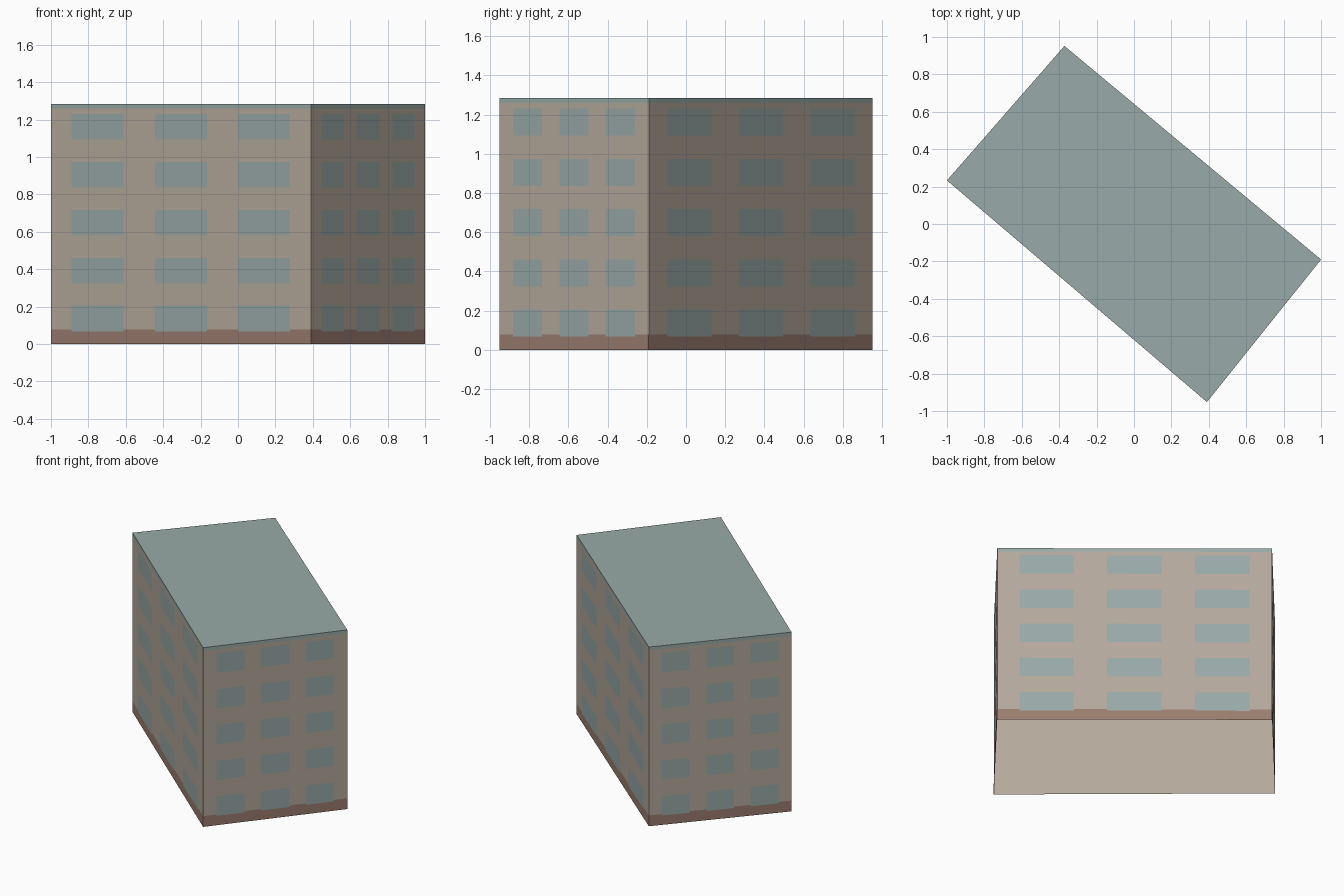
import bpy, bmesh
from mathutils import Vector

cube = bpy.data.objects.get("Cube")
if cube:
    bpy.data.objects.remove(cube, do_unlink=True)


def material(name, srgb):
    lin = [((c / 255 + 0.055) / 1.055) ** 2.4 for c in srgb] + [1.0]
    m = bpy.data.materials.new(name)
    m.use_nodes = True
    m.diffuse_color = lin
    m.node_tree.nodes["Principled BSDF"].inputs["Base Color"].default_value = lin
    return m


WALL = material("beige wall", (181, 169, 156))
BASE = material("brown plinth", (155, 125, 111))
ROOF = material("grey green roof", (152, 170, 168))
GLASS = material("grey blue window", (153, 169, 168))

# Footprint corners, counter-clockwise
corners = [Vector(c) for c in ((-1, .233), (.39, -.952), (1, -.19), (-.372, .952))]


def make_object(name, bm, mat):
    mesh = bpy.data.meshes.new(name)
    bm.to_mesh(mesh)
    bm.free()
    mesh.materials.append(mat)
    obj = bpy.data.objects.new(name, mesh)
    bpy.context.collection.objects.link(obj)


def band(name, mat, z0, z1, grow=1.0, cap=False):
    """Ring of four outward walls on the footprint, open unless capped."""
    bm = bmesh.new()
    low, high = [[bm.verts.new((c.x * grow, c.y * grow, z)) for c in corners]
                 for z in (z0, z1)]
    for i in range(4):
        j = (i + 1) % 4
        bm.faces.new((low[i], low[j], high[j], high[i]))
    if cap:
        bm.faces.new(high)
    make_object(name, bm, mat)


# Shell without a floor, thin plinth around its foot, roof on top
band("walls", WALL, 0, 1.26)
band("plinth", BASE, 0, .077, grow=1.0006)
band("roof", ROOF, 1.26, 1.284, cap=True)

# Windows: flat panes, three columns and five storeys on each side
GAP = .0014
long_side, short_side = (.08, .32, .2), (.091, .311, .195)
sides = (("front", long_side), ("right_end", short_side),
         ("back", long_side), ("left_end", short_side))
for side, (name, (first, pitch, width)) in enumerate(sides):
    a, b = corners[side], corners[(side + 1) % 4]
    along = b - a
    out = Vector((along.y, -along.x)).normalized() * GAP
    bm = bmesh.new()
    for col in range(3):
        start = a + along * (first + pitch * col) + out
        end = start + along * width
        for row in range(5):
            z0 = .067 + .2565 * row
            z1 = z0 + .138
            bm.faces.new([bm.verts.new((p.x, p.y, z)) for p, z in
                          ((start, z0), (end, z0), (end, z1), (start, z1))])
    make_object(name + "_windows", bm, GLASS)
